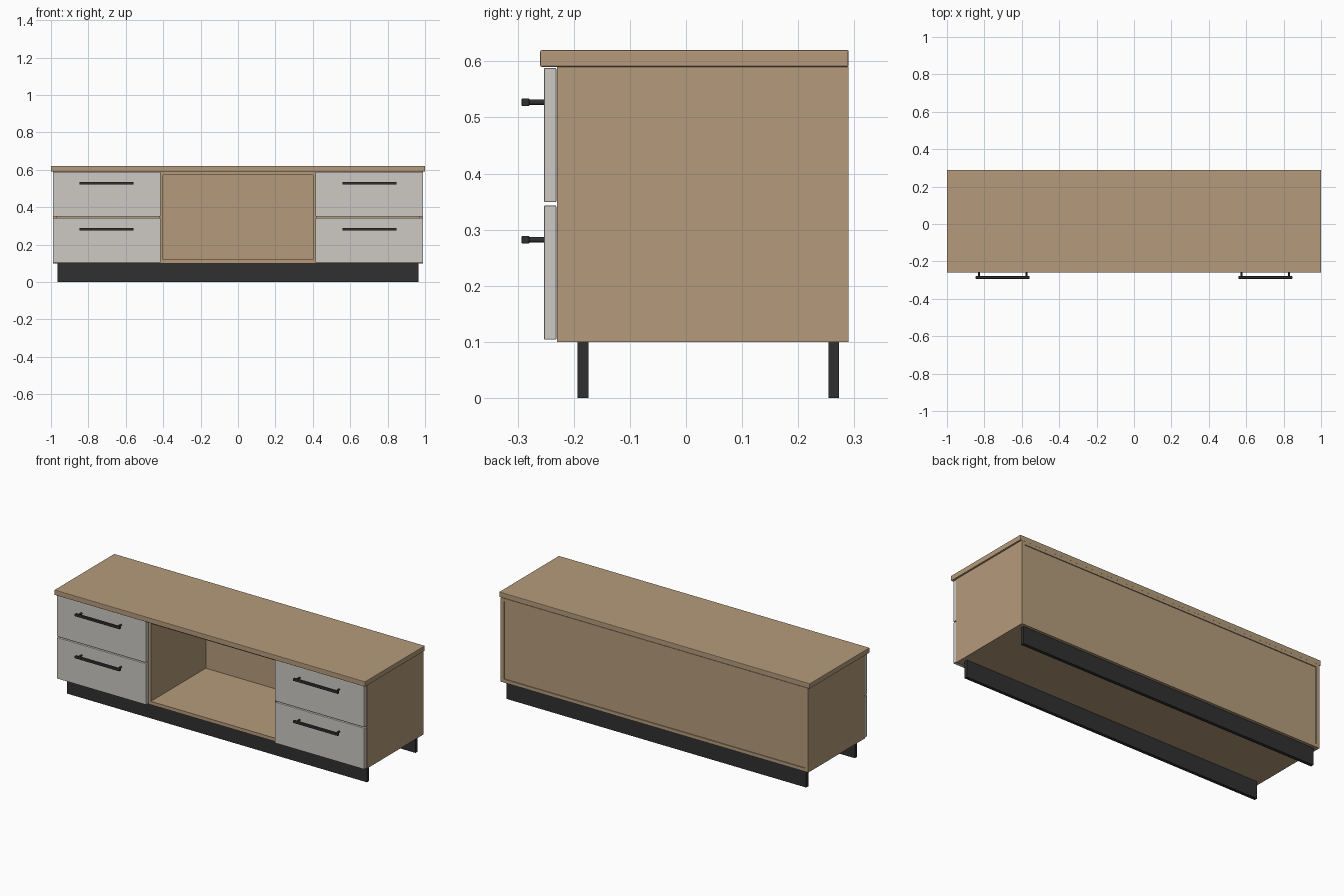
import bpy
import bmesh
from mathutils import Matrix, Vector

if "Cube" in bpy.data.objects:
    bpy.data.objects.remove(bpy.data.objects["Cube"])


def material(name, rgb):
    m = bpy.data.materials.new(name)
    m.diffuse_color = (*rgb, 1)
    m.use_nodes = True
    m.node_tree.nodes["Principled BSDF"].inputs["Base Color"].default_value = m.diffuse_color
    return m


WOOD = material("wood", (0.46, 0.33, 0.2))
GREY = material("pale_grey", (0.61, 0.59, 0.56))
BLACK = material("black_metal", (0.03, 0.03, 0.03))


def finish(name, bm, mat, bevel=0.0):
    me = bpy.data.meshes.new(name)
    bm.to_mesh(me)
    bm.free()
    me.materials.append(mat)
    ob = bpy.data.objects.new(name, me)
    bpy.context.collection.objects.link(ob)
    if bevel:
        mod = ob.modifiers.new("edge", 'BEVEL')
        mod.width = bevel
        mod.segments = 2
    return ob


def box(name, x, y, z, mat, bevel=0.0):
    lo, hi = zip(sorted(x), sorted(y), sorted(z)) 
    lo, hi = Vector(lo), Vector(hi)
    bm = bmesh.new()
    bmesh.ops.create_cube(bm, size=1, matrix=Matrix.Translation((lo + hi) / 2)
                          @ Matrix.Diagonal((*(hi - lo), 1)))
    return finish(name, bm, mat, bevel)


def post(name, x, y0, y1, z, r, mat):
    bm = bmesh.new()
    bmesh.ops.create_cone(bm, cap_ends=True, segments=16, radius1=r, radius2=r,
                          depth=y1 - y0,
                          matrix=Matrix.Translation((x, (y0 + y1) / 2, z))
                          @ Matrix.Rotation(1.5707963, 4, 'X'))
    ob = finish(name, bm, mat)
    bpy.context.view_layer.objects.active = ob
    ob.select_set(True)
    bpy.ops.object.shade_smooth_by_angle()
    ob.select_set(False)


# Top slab and carcass boards
box("top", (-1, 1), (-0.26, 0.29), (0.59, 0.62), WOOD, 0.003)
box("carcass_bottom", (-0.97, 0.97), (-0.23, 0.29), (0.10, 0.12), WOOD)
box("carcass_top", (-0.97, 0.97), (-0.23, 0.29), (0.572, 0.59), WOOD)
box("back_panel", (-0.97, 0.97), (0.275, 0.285), (0.12, 0.572), WOOD)

# Front and rear base rails
box("front_base", (-0.965, 0.965), (-0.193, -0.174), (0, 0.10), BLACK)
box("rear_base", (-0.965, 0.965), (0.254, 0.273), (0, 0.10), BLACK)

# Sides, dividers and two drawers at each end
for side, s in (("left", -1), ("right", 1)):
    box(side + "_panel", (s * 0.97, s * 0.99), (-0.23, 0.29), (0.10, 0.59), WOOD)
    box(side + "_divider", (s * 0.40, s * 0.42), (-0.23, 0.275), (0.12, 0.572), WOOD)
    for level, z in (("lower", 0.104), ("upper", 0.349)):
        n = f"{side}_{level}_"
        box(n + "drawer_front", (s * 0.414, s * 0.99), (-0.253, -0.231),
            (z, z + 0.239), GREY, 0.002)
        hz = z + 0.178
        box(n + "handle_bar", (s * 0.558, s * 0.847), (-0.293, -0.279),
            (hz - 0.007, hz + 0.007), BLACK, 0.002)
        for end, px in (("inner", 0.575), ("outer", 0.829)):
            post(n + end + "_handle_post", s * px, -0.281, -0.252, hz, 0.005, BLACK)
